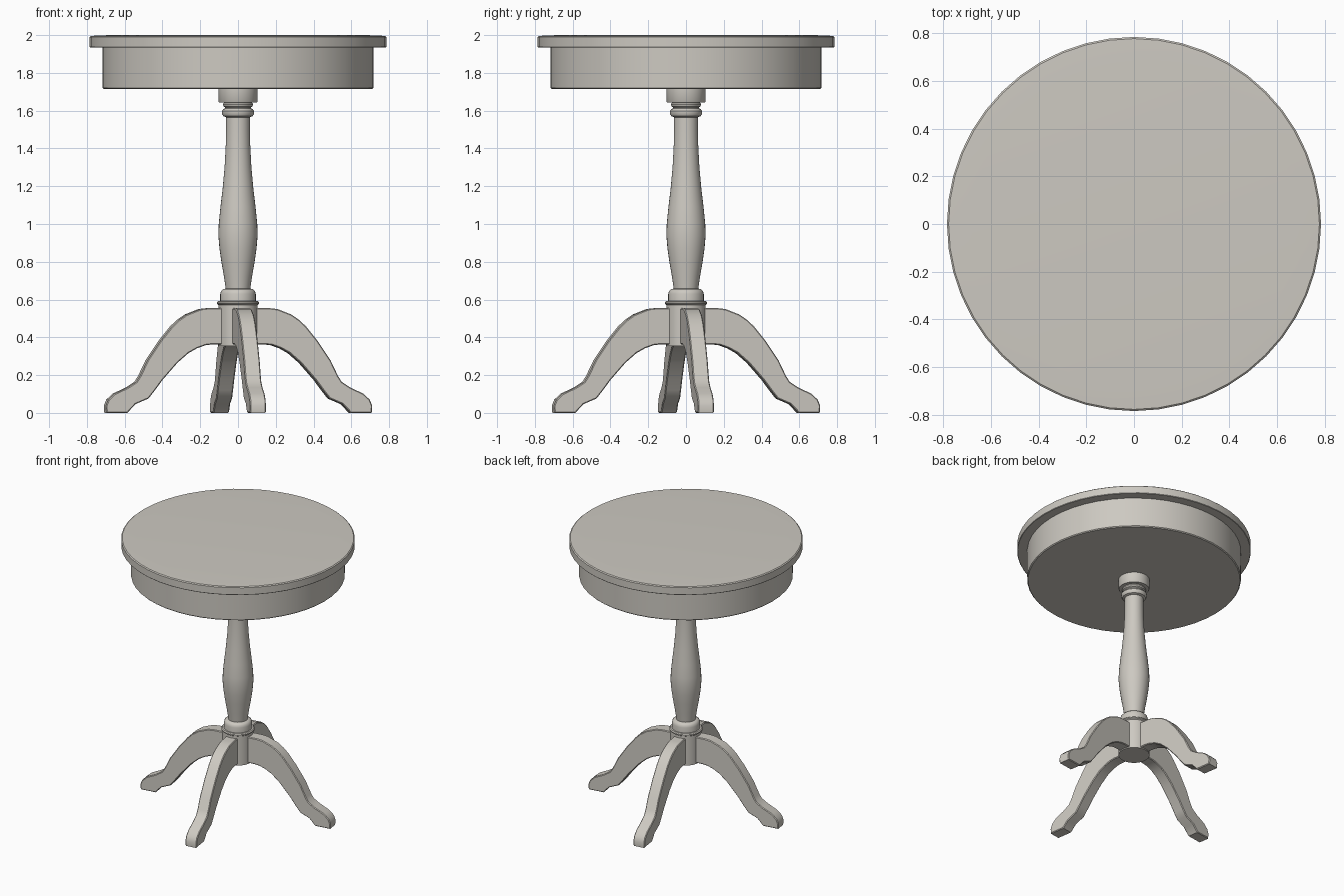
import bpy, bmesh, math
from mathutils import Matrix

if "Cube" in bpy.data.objects:
    bpy.data.objects.remove(bpy.data.objects["Cube"])

wood = bpy.data.materials.new("warm grey wood")
wood.diffuse_color = (0.61, 0.585, 0.535, 1)
wood.use_nodes = True
wood.node_tree.nodes["Principled BSDF"].inputs["Base Color"].default_value = wood.diffuse_color


def finish(name, bm, angle=35):
    bmesh.ops.recalc_face_normals(bm, faces=bm.faces)
    me = bpy.data.meshes.new(name)
    bm.to_mesh(me)
    bm.free()
    ob = bpy.data.objects.new(name, me)
    bpy.context.collection.objects.link(ob)
    me.materials.append(wood)
    bpy.ops.object.select_all(action='DESELECT')
    bpy.context.view_layer.objects.active = ob
    ob.select_set(True)
    bpy.ops.object.shade_smooth_by_angle(angle=math.radians(angle))
    return ob


def lathe(name, profile, n=48):
    """Turn a list of (radius, height) into a closed round part."""
    bm = bmesh.new()
    rings = [[bm.verts.new((r * math.cos(2 * math.pi * i / n),
                            r * math.sin(2 * math.pi * i / n), z))
              for i in range(n)] for r, z in profile]
    for a, b in zip(rings, rings[1:]):
        for i in range(n):
            j = (i + 1) % n
            bm.faces.new((a[i], a[j], b[j], b[i]))
    bm.faces.new(rings[0][::-1])
    bm.faces.new(rings[-1])
    return finish(name, bm)


# round top and apron drum
lathe("table_top", [(0.782, 1.935), (0.785, 1.938), (0.785, 1.99),
                    (0.778, 1.996), (0.68, 2.0)])
lathe("apron", [(0.712, 1.715), (0.718, 1.721), (0.718, 1.936)])

# turned column
lathe("collar", [(0.10, 1.642), (0.104, 1.648), (0.104, 1.72)], 32)
lathe("upper_rings", [(0.063, 1.565), (0.078, 1.571), (0.086, 1.585), (0.086, 1.597),
                      (0.078, 1.608), (0.070, 1.612), (0.070, 1.618), (0.077, 1.623),
                      (0.080, 1.632), (0.077, 1.641), (0.070, 1.645)], 32)
lathe("column", [(0.064, 0.65), (0.074, 0.72), (0.088, 0.80), (0.098, 0.87),
                 (0.104, 0.94), (0.102, 1.0), (0.093, 1.09), (0.081, 1.19),
                 (0.071, 1.30), (0.065, 1.41), (0.063, 1.50), (0.063, 1.58)], 32)
lathe("lower_ring", [(0.094, 0.58), (0.094, 0.63), (0.090, 0.645),
                     (0.080, 0.655), (0.064, 0.658)], 32)
lathe("hub", [(0.104, 0.355), (0.104, 0.572), (0.112, 0.578),
              (0.112, 0.586), (0.106, 0.592)], 32)

# four curved legs: side profile (distance, height) extruded, then rotated
LEG = [(0.05, 0.555), (0.16, 0.555), (0.205, 0.55), (0.28, 0.521), (0.325, 0.49),
       (0.36, 0.456), (0.42, 0.382), (0.49, 0.278), (0.53, 0.195), (0.55, 0.164),
       (0.595, 0.135), (0.665, 0.102), (0.70, 0.07), (0.713, 0.037), (0.71, 0.0),
       (0.598, 0.0), (0.555, 0.046), (0.485, 0.076), (0.45, 0.12), (0.41, 0.174),
       (0.33, 0.265), (0.27, 0.317), (0.225, 0.342), (0.18, 0.358), (0.14, 0.363),
       (0.05, 0.363)]
WIDTH = 0.085
TWIST = math.radians(8.6)
for k, name in enumerate(("right_leg", "back_leg", "left_leg", "front_leg")):
    bm = bmesh.new()
    sides = [[bm.verts.new((r, s * WIDTH / 2, z)) for r, z in LEG] for s in (-1, 1)]
    caps = [bm.faces.new(s) for s in sides]
    n = len(LEG)
    for i in range(n):
        j = (i + 1) % n
        bm.faces.new((sides[0][i], sides[0][j], sides[1][j], sides[1][i]))
    bmesh.ops.recalc_face_normals(bm, faces=bm.faces)
    # soften the long edges
    bmesh.ops.bevel(bm, geom=[e for c in caps for e in c.edges], offset=0.005,
                    segments=1, affect='EDGES', clamp_overlap=True)
    bm.transform(Matrix.Rotation(TWIST + k * math.pi / 2, 4, 'Z'))
    finish(name, bm, 32)
